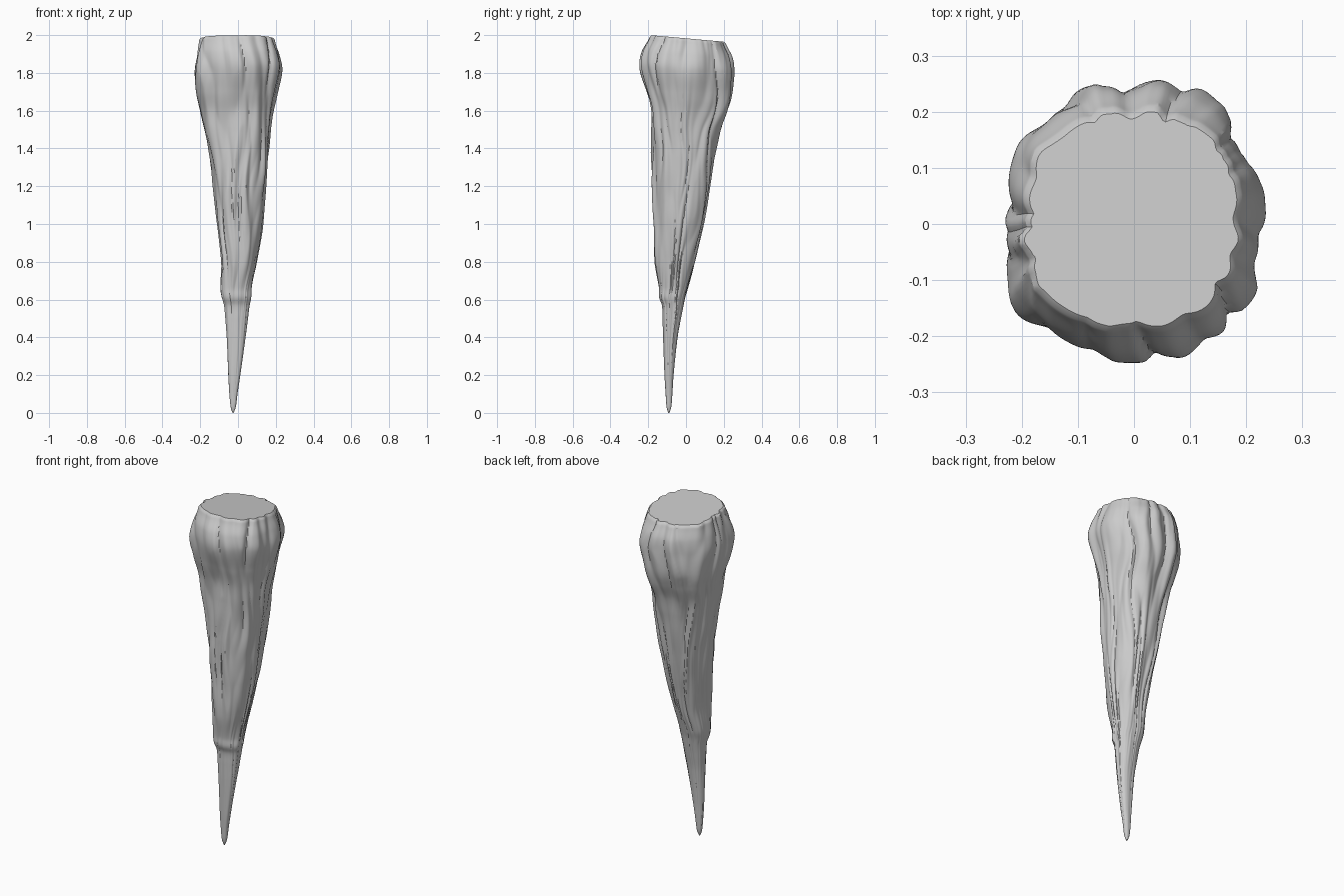
import bpy, bmesh, math
from mathutils import Vector, noise

if "Cube" in bpy.data.objects:
    bpy.data.objects.remove(bpy.data.objects["Cube"])

# Silhouette: height, left x, right x, front y, back y
PROFILE = [
    (0.0, -.029, -.023, -.094, -.088), (0.03, -.039, -.012, -.103, -.078),
    (0.1, -.046, -.003, -.108, -.072), (0.2, -.052, .012, -.114, -.066),
    (0.4, -.061, .040, -.121, -.045), (0.5, -.070, .053, -.124, -.027),
    (0.57, -.078, .062, -.128, -.012), (0.61, -.090, .071, -.143, -.003),
    (0.66, -.097, .074, -.144, .012), (0.8, -.091, .100, -.165, .050),
    (1.0, -.110, .130, -.171, .095), (1.2, -.136, .150, -.176, .131),
    (1.4, -.162, .170, -.181, .162), (1.5, -.178, .178, -.186, .178),
    (1.6, -.197, .188, -.196, .215), (1.7, -.222, .207, -.220, .240),
    (1.83, -.234, .232, -.244, .246), (1.91, -.228, .222, -.234, .240),
    (1.97, -.214, .205, -.205, .218), (1.994, -.207, .198, -.194, .208),
    (2.0, -.198, .191, -.187, .200),
]
SEGS, RINGS = 192, 200


def limits(z):
    """Smoothly interpolate the silhouette at height z."""
    i = 0
    while i < len(PROFILE) - 2 and z > PROFILE[i + 1][0]:
        i += 1
    a, b = PROFILE[i], PROFILE[i + 1]
    p, q = PROFILE[max(i - 1, 0)], PROFILE[min(i + 2, len(PROFILE) - 1)]
    h = b[0] - a[0]
    t = (z - a[0]) / h
    out = []
    for k in range(1, 5):
        m0 = (b[k] - p[k]) / (b[0] - p[0]) * h
        m1 = (q[k] - a[k]) / (q[0] - a[0]) * h
        out.append((2*t**3 - 3*t*t + 1)*a[k] + (t**3 - 2*t*t + t)*m0
                   + (3*t*t - 2*t**3)*b[k] + (t**3 - t*t)*m1)
    return out


def bulge(x, y, z):
    """Rounded bulges parted by softened creases, 0 to 1."""
    n = noise.noise(Vector((x, y, z)))
    return min(math.sqrt(n * n + 0.003) * 2, 1)


def fluting(ang, z):
    """Wandering drip ridges that come and go along the height."""
    c, s = math.cos(ang), math.sin(ang)
    ang += 0.22 * noise.noise(Vector((c * 1.5, s * 1.5, z * 2.5)))
    c, s = math.cos(ang), math.sin(ang)
    fade = 0.6 + 0.7 * noise.noise(Vector((c * 1.5, s * 1.5 + 5, z * 1.5)))
    broad = bulge(c * 2.1 + 7, s * 2.1, z * 1.5)
    fine = bulge(c * 4 + 1, s * 4 + 3, z * 1.8 + 9)
    lump = noise.noise(Vector((c * 2.5, s * 2.5, z * 6)))
    return 0.10 * (broad - 0.5) + 0.08 * fade * (fine - 0.5) + 0.03 * lump


# Stalactite body built from stacked fluted rings
bm = bmesh.new()
rings = []
for r in range(RINGS + 1):
    t = r / RINGS
    z = 2 * (t - 0.07 * math.sin(2 * math.pi * t) / math.pi)
    x0, x1, y0, y1 = limits(z)
    cx, cy, rx, ry = (x0 + x1) / 2, (y0 + y1) / 2, (x1 - x0) / 2, (y1 - y0) / 2
    amount = min(1, 0.2 + z * 1.0)
    ring = []
    for k in range(SEGS):
        a = 2 * math.pi * k / SEGS
        c, s = math.cos(a), math.sin(a)
        squareness = (abs(c) ** 2.4 + abs(s) ** 2.4) ** (-1 / 2.4)
        f = squareness * (1 + amount * (fluting(a, z) - 0.025))
        x, y = cx + rx * c * f, cy + ry * s * f
        # Broken top slopes down towards the back
        tilt = max(0, (z - 1.6) / 0.4) * 0.09 * (y + 0.19)
        ring.append(bm.verts.new((x, y, z - tilt)))
    rings.append(ring)
for lo, hi in zip(rings, rings[1:]):
    for k in range(SEGS):
        n = (k + 1) % SEGS
        bm.faces.new((lo[k], lo[n], hi[n], hi[k]))

# Flat broken top and closed tip
bm.faces.new(rings[-1])
bm.faces.new(rings[0][::-1])
bmesh.ops.recalc_face_normals(bm, faces=bm.faces[:])

mesh = bpy.data.meshes.new("stalactite")
bm.to_mesh(mesh)
bm.free()
body = bpy.data.objects.new("stalactite", mesh)
bpy.context.collection.objects.link(body)
bpy.context.view_layer.objects.active = body
body.select_set(True)
bpy.ops.object.shade_smooth_by_angle(angle=math.radians(32))
